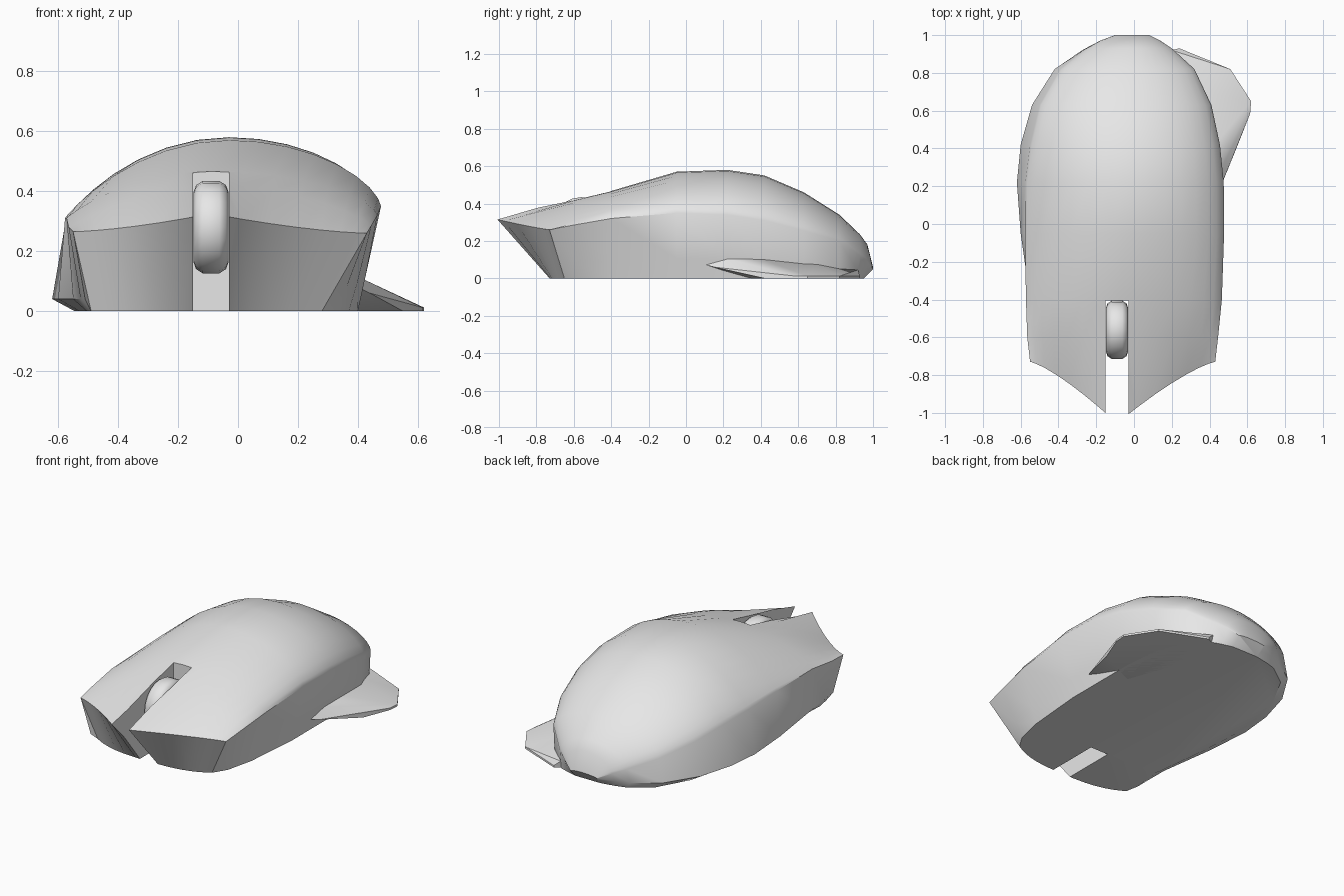
import bpy
import bmesh
import math
from mathutils import Vector, Matrix

default_cube = bpy.data.objects.get("Cube")
if default_cube:
    bpy.data.objects.remove(default_cube, do_unlink=True)

# One plain plastic for every part
plastic = bpy.data.materials.new("light_grey_plastic")
plastic.use_nodes = True
grey = (0.8, 0.8, 0.8, 1)
plastic.diffuse_color = grey
plastic.node_tree.nodes["Principled BSDF"].inputs["Base Color"].default_value = grey


def finish_mesh(bm, name):
    """Turn a bmesh into a linked object with the shared material."""
    bmesh.ops.recalc_face_normals(bm, faces=bm.faces[:])
    mesh = bpy.data.meshes.new(name)
    bm.to_mesh(mesh)
    bm.free()
    mesh.materials.append(plastic)
    obj = bpy.data.objects.new(name, mesh)
    bpy.context.collection.objects.link(obj)
    return obj


def activate(obj):
    bpy.ops.object.select_all(action="DESELECT")
    obj.select_set(True)
    bpy.context.view_layer.objects.active = obj


def smooth(obj, degrees):
    activate(obj)
    bpy.ops.object.shade_smooth_by_angle(angle=math.radians(degrees))


# Body sections: y, left crease x, left bulge x, right crease x, right base x,
# left crease z, right crease z, top z
SECTIONS = [
    (-.73, -.55, -.51, .43, .28, .265, .26, .325),
    (-.6, -.565, -.525, .445, .33, .28, .285, .42),
    (-.4, -.572, -.55, .465, .37, .31, .32, .467),
    (-.05, -.577, -.6, .477, .4, .31, .35, .57),
    (.22, -.575, -.62, .475, .4, .3, .34, .58),
    (.42, -.55, -.6, .455, .4, .28, .31, .55),
    (.63, -.5, -.54, .41, .38, .24, .255, .46),
    (.82, -.39, -.42, .32, .31, .18, .2, .34),
    (.93, -.25, -.27, .2, .2, .12, .12, .235),
    (.97, -.18, -.19, .14, .14, .09, .09, .18),
    (1, -.1, -.1, .08, .08, .05, .05, .06),
]
COLUMNS = 16
SLOT_X = -.09


def arch_point(section, s, is_front):
    """Point on the top shell; s runs from -1 (left) to 1 (right)."""
    y, xl, xb, xr, xd, zl, zr, top = section
    centre = SLOT_X if y < -.3 else (xl + xr) / 2 + .02
    x = centre + s * ((xr - centre) if s > 0 else (centre - xl))
    edge = zr if s > 0 else zl
    if is_front:
        inward = 1 - abs(s)
        return Vector((x, y - .325 * inward ** 1.3,
                       edge + (top - edge) * inward ** 1.5))
    power = .65 if s > 0 else .9 - .3 * max(0, y)
    if y < -.5:
        power += .2
    return Vector((x, y, edge + (top - edge) * max(0, 1 - s * s) ** power))


def build_body():
    bm = bmesh.new()
    params = [math.sin(math.pi / 2 * (2 * i / COLUMNS - 1)) for i in range(COLUMNS + 1)]
    rings = []
    for row, section in enumerate(SECTIONS):
        y, xl, xb, xr, xd, zl, zr, top = section
        base_y = -.65 if row == 0 else min(y, .9 + (y - .9) / 2)
        if row == 1:
            base_y = -.57
        points = [Vector((xb * .88 if row > 1 else xb + .02, base_y, 0)),
                  Vector((xb, (base_y + y) / 2, min(.04, zl * .6)))]
        points += [arch_point(section, s, row == 0) for s in params]
        points += [Vector((xd + .3 * (xr - xd), base_y + .3 * (y - base_y), .3 * zr)),
                   Vector((xd, base_y, 0))]
        rings.append([bm.verts.new(p) for p in points])

    # Shell between neighbouring sections, closed at the tail
    for a, b in zip(rings, rings[1:]):
        for i in range(len(a) - 1):
            bm.faces.new((a[i], a[i + 1], b[i + 1], b[i]))
    bm.faces.new(rings[-1])

    # Undercut nose face
    front = rings[0]
    left, right = front[0], front[-1]
    sole_front = [left]
    for s in params[1:-1]:
        x = left.co.x + (right.co.x - left.co.x) * (s + 1) / 2
        sole_front.append(bm.verts.new((x, -.73 + .08 * abs(s) ** 3, 0)))
    sole_front.append(right)
    arch = front[2:-2]
    for i in range(COLUMNS):
        bm.faces.new((arch[i], arch[i + 1], sole_front[i + 1], sole_front[i]))
    bm.faces.new((arch[0], front[1], left))
    bm.faces.new((arch[-1], front[-2], right))

    # Flat sole
    sole = [r[0] for r in rings] + [r[-1] for r in reversed(rings)]
    bm.faces.new(sole + sole_front[-2:0:-1])
    return finish_mesh(bm, "body")


def cut_slot(body):
    """Open a straight channel between the two buttons."""
    bm = bmesh.new()
    bmesh.ops.create_cube(bm, size=1, matrix=Matrix.Translation((SLOT_X, -.905, .3))
                          @ Matrix.Diagonal((.12, 1, 1, 1)))
    cutter = finish_mesh(bm, "slot_cutter")
    cutter.hide_render = True
    mod = body.modifiers.new("wheel_slot", "BOOLEAN")
    mod.operation = "DIFFERENCE"
    mod.solver = "EXACT"
    mod.object = cutter
    activate(body)
    bpy.ops.object.modifier_apply(modifier=mod.name)
    bpy.data.objects.remove(cutter, do_unlink=True)


def build_wheel():
    """Rounded scroll wheel, spun around the x axis."""
    bm = bmesh.new()
    half = [(.059, 0), (.059, .115), (.05, .14), (.028, .154)]
    profile = half + [(-x, r) for x, r in reversed(half)]
    verts = [bm.verts.new((x, 0, r)) for x, r in profile]
    edges = [bm.edges.new(pair) for pair in zip(verts, verts[1:])]
    bmesh.ops.spin(bm, geom=verts + edges, cent=(0, 0, 0), axis=(1, 0, 0),
                   angle=math.tau, steps=20)
    bmesh.ops.remove_doubles(bm, verts=bm.verts[:], dist=.0005)
    bmesh.ops.translate(bm, verts=bm.verts[:], vec=(SLOT_X, -.56, .28))
    return finish_mesh(bm, "scroll_wheel")


def build_thumb_rest():
    """Thin sloping wing on the left flank."""
    rim = [(.55, .42), (.615, .585), (.62, .65), (.51, .82), (.24, .93)]
    points = [(x, y, z) for x, y in rim for z in (0, .012)]
    points += [(.4, .08, .08), (.41, .2, .11), (.41, .4, .105), (.36, .7, .075),
               (.2, .92, .045), (.44, .15, .06), (.3, .3, 0), (.1, .85, 0)]
    bm = bmesh.new()
    verts = [bm.verts.new(p) for p in points]
    hull = bmesh.ops.convex_hull(bm, input=verts)
    inside = [g for g in hull["geom_interior"] if isinstance(g, bmesh.types.BMVert)]
    bmesh.ops.delete(bm, geom=inside, context="VERTS")
    return finish_mesh(bm, "thumb_rest")


body = build_body()
cut_slot(body)
smooth(body, 35)
smooth(build_wheel(), 45)
smooth(build_thumb_rest(), 30)
